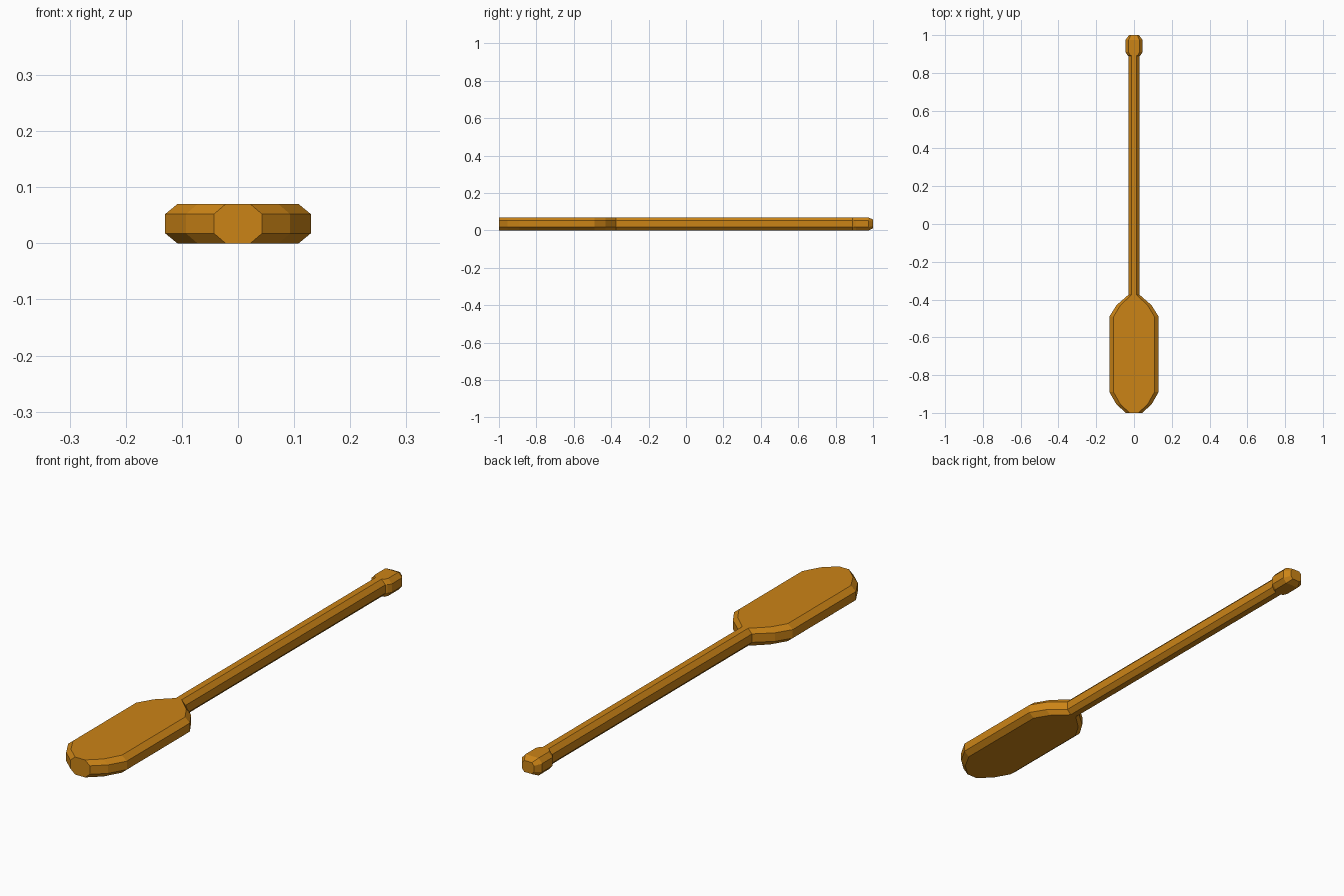
import bpy, bmesh

if "Cube" in bpy.data.objects:
    bpy.data.objects.remove(bpy.data.objects["Cube"])

Z_MID = 0.035

# Cross-sections along the length: y, half width, flat half width, half height, side half height
SECTIONS = [
    # blade tip to blade shoulder
    (-1.00, 0.043, 0.022, 0.035, 0.017),
    (-0.955, 0.093, 0.072, 0.035, 0.017),
    (-0.89, 0.130, 0.108, 0.035, 0.017),
    (-0.49, 0.130, 0.108, 0.035, 0.017),
    (-0.43, 0.093, 0.072, 0.035, 0.017),
    # shaft
    (-0.375, 0.030, 0.013, 0.035, 0.017),
    (0.89, 0.030, 0.013, 0.035, 0.017),
    # end grip
    (0.895, 0.036, 0.022, 0.035, 0.017),
    (0.91, 0.045, 0.029, 0.035, 0.017),
    (0.975, 0.045, 0.029, 0.035, 0.017),
    (1.00, 0.026, 0.017, 0.023, 0.012),
]


def octagon(bm, y, w, f, h, s):
    pts = [(f, h), (w, s), (w, -s), (f, -h), (-f, -h), (-w, -s), (-w, s), (-f, h)]
    return [bm.verts.new((x, y, Z_MID + z)) for x, z in pts]


# Loft the paddle through its sections and cap both ends
bm = bmesh.new()
rings = [octagon(bm, *s) for s in SECTIONS]
for a, b in zip(rings, rings[1:]):
    for i in range(8):
        j = (i + 1) % 8
        bm.faces.new((a[i], a[j], b[j], b[i]))
bm.faces.new(rings[0])
bm.faces.new(rings[-1])
bmesh.ops.recalc_face_normals(bm, faces=bm.faces)

mesh = bpy.data.meshes.new("paddle")
bm.to_mesh(mesh)
bm.free()
paddle = bpy.data.objects.new("paddle", mesh)
bpy.context.collection.objects.link(paddle)

# Varnished wood colour
wood = bpy.data.materials.new("wood")
wood.diffuse_color = (0.60, 0.23, 0.008, 1)
wood.use_nodes = True
wood.node_tree.nodes["Principled BSDF"].inputs["Base Color"].default_value = wood.diffuse_color
mesh.materials.append(wood)
